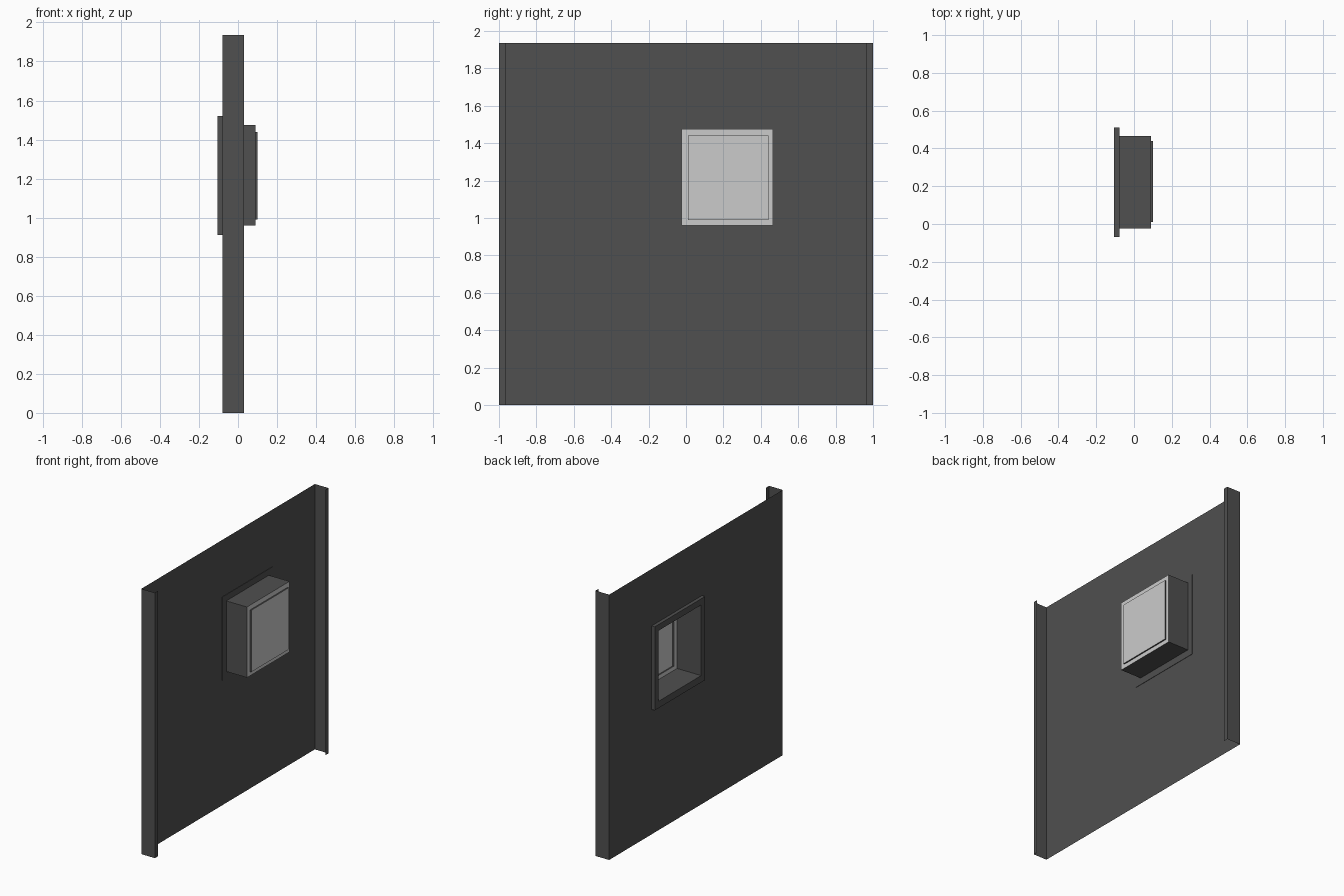
import bpy, bmesh

if "Cube" in bpy.data.objects:
    bpy.data.objects.remove(bpy.data.objects["Cube"])

H = 1.935                          # panel height
BACK, FRONT = -0.08, 0.03          # sheet plane and lip plane (x)
OPENING = (-0.025, 0.465, 0.96, 1.475)   # y0, y1, z0, z1
TRIM = (-0.07, 0.51, 0.91, 1.52)
PANE = (0.01, 0.44, 0.99, 1.44)

dark = bpy.data.materials.new("dark_metal")
dark.diffuse_color = (0.08, 0.08, 0.08, 1)
dark.use_nodes = True
dark.node_tree.nodes["Principled BSDF"].inputs["Base Color"].default_value = dark.diffuse_color


def loop(bm, rect, x):
    y0, y1, z0, z1 = rect
    return [bm.verts.new((x, y, z)) for y, z in ((y0, z0), (y1, z0), (y1, z1), (y0, z1))]


def bridge(bm, a, b):
    for i in range(4):
        j = (i + 1) % 4
        bm.faces.new((a[i], a[j], b[j], b[i]))


def finish(bm, name, material=None):
    bmesh.ops.remove_doubles(bm, verts=bm.verts[:], dist=1e-5)
    bmesh.ops.recalc_face_normals(bm, faces=bm.faces[:])
    mesh = bpy.data.meshes.new(name)
    bm.to_mesh(mesh)
    bm.free()
    if material:
        mesh.materials.append(material)
    obj = bpy.data.objects.new(name, mesh)
    bpy.context.collection.objects.link(obj)
    return obj


# Thin sheet with a window cut-out, plus folded flanges and inward lips
bm = bmesh.new()
bridge(bm, loop(bm, (-1, 1, 0, H), BACK), loop(bm, OPENING, BACK))
for s in (-1, 1):
    fold = [(BACK, s), (FRONT, s), (FRONT, s * 0.965)]
    rows = [[bm.verts.new((x, y, z)) for x, y in fold] for z in (0, H)]
    for i in range(2):
        bm.faces.new((rows[0][i], rows[0][i + 1], rows[1][i + 1], rows[1][i]))
finish(bm, "wall_panel", dark)

# Flat trim frame around the opening on the back side
bm = bmesh.new()
loops = [loop(bm, r, x) for r, x in
         ((TRIM, -0.105), (TRIM, -0.077), (OPENING, -0.077), (OPENING, -0.105))]
for i in range(4):
    bridge(bm, loops[i], loops[(i + 1) % 4])
finish(bm, "trim_frame", dark)

# Window box: four thin walls passing through the panel
bm = bmesh.new()
bridge(bm, loop(bm, OPENING, -0.077), loop(bm, OPENING, 0.09))
finish(bm, "window_box", dark)

# Dark step carrying the raised pane
bm = bmesh.new()
bridge(bm, loop(bm, PANE, 0.09), loop(bm, PANE, 0.10))
finish(bm, "pane_edge", dark)

# Light front border and raised pane
bm = bmesh.new()
bridge(bm, loop(bm, OPENING, 0.09), loop(bm, PANE, 0.09))
bm.faces.new(loop(bm, PANE, 0.10))
finish(bm, "window_pane")
